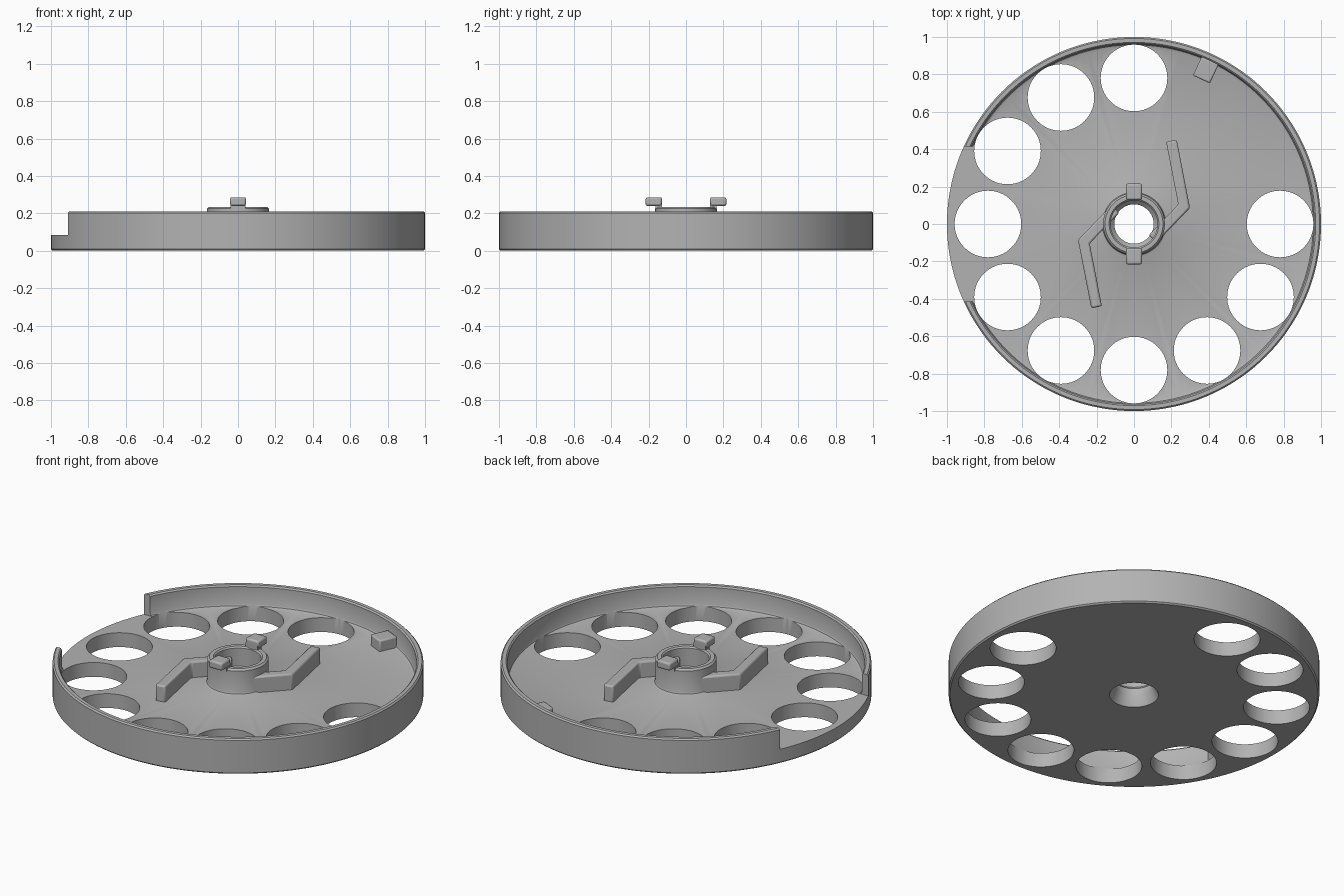
import bpy, bmesh, math
from mathutils import Matrix, Vector

if "Cube" in bpy.data.objects:
    bpy.data.objects.remove(bpy.data.objects["Cube"])

grey = bpy.data.materials.new("grey plastic")
grey.diffuse_color = (0.45, 0.45, 0.45, 1)
grey.use_nodes = True
grey.node_tree.nodes["Principled BSDF"].inputs["Base Color"].default_value = grey.diffuse_color

FLOOR = 0.085


def finish(name, bm, bevel=0.0):
    bmesh.ops.recalc_face_normals(bm, faces=bm.faces)
    mesh = bpy.data.meshes.new(name)
    bm.to_mesh(mesh)
    bm.free()
    mesh.materials.append(grey)
    ob = bpy.data.objects.new(name, mesh)
    bpy.context.collection.objects.link(ob)
    if bevel:
        mod = ob.modifiers.new("soft edges", 'BEVEL')
        mod.width, mod.segments = bevel, 2
    return ob


def smooth(ob):
    bpy.ops.object.select_all(action='DESELECT')
    ob.select_set(True)
    bpy.context.view_layer.objects.active = ob
    bpy.ops.object.shade_smooth_by_angle(angle=math.radians(35))


def lathe(name, profile, steps):
    bm = bmesh.new()
    rings = []
    for i in range(steps):
        a = 2 * math.pi * i / steps
        rings.append([bm.verts.new((r * math.cos(a), r * math.sin(a), z)) for r, z in profile])
    n = len(profile)
    for i in range(steps):
        p, q = rings[i], rings[(i + 1) % steps]
        for j in range(n):
            k = (j + 1) % n
            bm.faces.new((p[j], q[j], q[k], p[k]))
    return finish(name, bm)


def block(name, size, centre, angle=0.0, bevel=0.0):
    bm = bmesh.new()
    mat = (Matrix.Rotation(angle, 4, 'Z') @ Matrix.Translation(centre)
           @ Matrix.Diagonal((*size, 1)))
    bmesh.ops.create_cube(bm, size=1, matrix=mat)
    return finish(name, bm, bevel)


def cut(target, cutter):
    mod = target.modifiers.new("cut", 'BOOLEAN')
    mod.operation, mod.solver, mod.object = 'DIFFERENCE', 'EXACT', cutter
    bpy.context.view_layer.objects.active = target
    bpy.ops.object.modifier_apply(modifier=mod.name)
    bpy.data.objects.remove(cutter)


# Tray: floor, outer wall and bored central hub in one turned profile
tray = lathe("tray", [
    (0.132, 0), (0.992, 0), (1, 0.008), (1, 0.202), (0.992, 0.21), (0.971, 0.21),
    (0.963, 0.202), (0.963, 0.1), (0.958, 0.09), (0.947, FLOOR),
    (0.18, FLOOR), (0.169, 0.09), (0.165, 0.1), (0.165, 0.225), (0.155, 0.235),
    (0.133, 0.235), (0.125, 0.227), (0.125, 0.12), (0.105, 0.1), (0.105, 0.06)], 144)

# Ten round pockets, every 30 degrees with two positions left solid
bm = bmesh.new()
for i in range(12):
    if i in (1, 2):
        continue
    a = math.radians(30 * i)
    pos = Vector((0.781 * math.cos(a), 0.781 * math.sin(a), 0.05))
    bmesh.ops.create_cone(bm, cap_ends=True, segments=64, radius1=0.178, radius2=0.178,
                          depth=0.3, matrix=Matrix.Translation(pos))
cut(tray, finish("pocket_cutter", bm))

# Opening in the wall on the left
cut(tray, block("gap_cutter", (0.4, 0.83, 0.4), (-1.04, 0, FLOOR + 0.2)))
smooth(tray)

# Bent spring arms and hub tabs, each repeated at half a turn
path = [Vector(p) for p in ((0.1, -0.08), (0.268, 0.095), (0.2, 0.445))]
half = 0.029
d1, d2 = (path[1] - path[0]).normalized(), (path[2] - path[1]).normalized()
n1, n2 = Vector((-d1.y, d1.x)), Vector((-d2.y, d2.x))
miter = (n1 + n2) / (1 + n1.dot(n2))
offsets = [n1 * half, miter * half, n2 * half]
for k, side in enumerate(("right", "left")):
    turn = Matrix.Rotation(math.pi * k, 4, 'Z')
    bm = bmesh.new()
    outline = [p + o for p, o in zip(path, offsets)]
    outline += [p - o for p, o in zip(path[::-1], offsets[::-1])]
    face = bm.faces.new([bm.verts.new((p.x, p.y, FLOOR - 0.02)) for p in outline])
    ext = bmesh.ops.extrude_face_region(bm, geom=[face])["geom"]
    bmesh.ops.translate(bm, vec=(0, 0, 0.115),
                        verts=[g for g in ext if isinstance(g, bmesh.types.BMVert)])
    bm.transform(turn)
    smooth(finish(side + "_arm", bm, 0.01))

    smooth(block(side + "_hub_tab", (0.086, 0.088, 0.046), (0, 0.172, 0.263),
                 math.pi * k, 0.01))
    block(side + "_tab_foot", (0.08, 0.035, 0.04), (0, 0.146, 0.238), math.pi * k)

# Small stop block beside the wall
smooth(block("stop_block", (0.11, 0.1, 0.08), (0.908, 0, 0.11), math.radians(65), 0.008))
